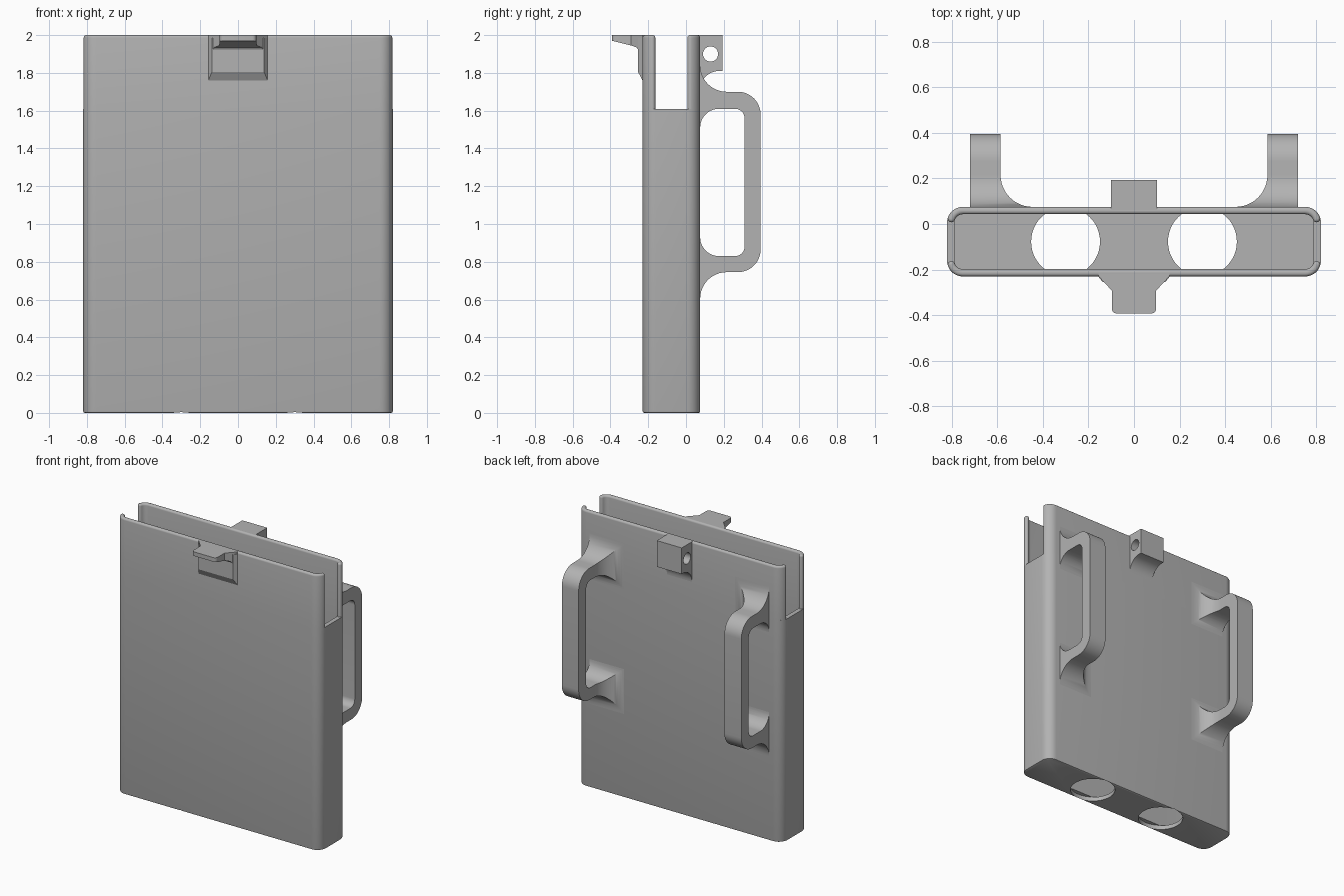
import bpy, bmesh
from math import sin, cos, radians

cube = bpy.data.objects.get("Cube")
if cube:
    bpy.data.objects.remove(cube, do_unlink=True)

grey = bpy.data.materials.new("plain grey")
grey.use_nodes = True
grey.diffuse_color = (0.45, 0.45, 0.45, 1)
grey.node_tree.nodes["Principled BSDF"].inputs["Base Color"].default_value = grey.diffuse_color

# Main dimensions
HALF_X, HALF_Y, MID_Y = 0.82, 0.1525, -0.0775
CORNER, WALL = 0.07, 0.032
FLOOR, SLOT_Z, TOP = 0.03, 1.61, 2.0
BACK = MID_Y + HALF_Y


def arc(cx, cy, r, a0, a1, n=12):
    angles = [radians(a0 + (a1 - a0) * i / n) for i in range(n + 1)]
    return [(cx + r * cos(a), cy + r * sin(a)) for a in angles]


def loft(name, rings):
    """Closed solid through rings with equal point counts."""
    bm = bmesh.new()
    loops = [[bm.verts.new(p) for p in ring] for ring in rings]
    for a, b in zip(loops, loops[1:]):
        for i in range(len(a)):
            j = (i + 1) % len(a)
            bm.faces.new((a[i], a[j], b[j], b[i]))
    bm.faces.new(loops[0][::-1])
    bm.faces.new(loops[-1])
    bmesh.ops.recalc_face_normals(bm, faces=bm.faces)
    mesh = bpy.data.meshes.new(name)
    bm.to_mesh(mesh)
    bm.free()
    mesh.materials.append(grey)
    obj = bpy.data.objects.new(name, mesh)
    bpy.context.collection.objects.link(obj)
    return obj


def prism(name, pts, axis, lo, hi):
    if axis == "X":
        return loft(name, [[(h, a, b) for a, b in pts] for h in (lo, hi)])
    return loft(name, [[(a, b, h) for a, b in pts] for h in (lo, hi)])


def activate(obj):
    bpy.ops.object.select_all(action="DESELECT")
    obj.select_set(True)
    bpy.context.view_layer.objects.active = obj


def boolean(obj, tool, operation):
    mod = obj.modifiers.new("cut", "BOOLEAN")
    mod.operation, mod.object, mod.solver = operation, tool, "EXACT"
    activate(obj)
    bpy.ops.object.modifier_apply(modifier=mod.name)
    bpy.data.objects.remove(tool, do_unlink=True)


def smooth(obj):
    activate(obj)
    bpy.ops.object.shade_smooth_by_angle(angle=radians(32))


def rounded_rect(inset, z):
    x, y, r = HALF_X - CORNER, HALF_Y - CORNER, CORNER - inset
    pts = []
    for sx, sy, a in ((1, 1, 0), (-1, 1, 90), (-1, -1, 180), (1, -1, 270)):
        pts += arc(sx * x, MID_Y + sy * y, r, a, a + 90, 8)
    return [(px, py, z) for px, py in pts]


# Hollow body with two round holes through the floor
body = loft("case_body", [rounded_rect(0.008, 0), rounded_rect(0.002, 0.003),
                          rounded_rect(0, 0.01), rounded_rect(0, SLOT_Z),
                          rounded_rect(WALL, SLOT_Z), rounded_rect(WALL, FLOOR)])
for s in (-1, 1):
    hole = prism("hole_cutter", arc(s * 0.3, MID_Y, 0.151, 0, 352.5, 47), "Z", -0.1, FLOOR + 0.002)
    boolean(body, hole, "DIFFERENCE")
smooth(body)


# Upper walls wrapping the corners, leaving an open slot on each side
def wall_outline(w, side, z):
    cx, cy, mid_r, end = HALF_X - CORNER, CORNER - HALF_Y, CORNER - WALL / 2, -20
    half = arc(cx, cy, mid_r + w, -90, end, 7)
    ex, ey = cx + mid_r * cos(radians(end)), cy + mid_r * sin(radians(end))
    half += arc(ex, ey, w, end, end + 180, 10)[1:-1]
    half += arc(cx, cy, mid_r - w, end, -90, 7)
    full = half + [(-x, y) for x, y in reversed(half)]
    return [(x, MID_Y + side * y, z) for x, y in full]


for name, side in (("front_upper_wall", 1), ("back_upper_wall", -1)):
    w, r = WALL / 2, 0.014
    rings = [wall_outline(w, side, SLOT_Z)]
    rings += [wall_outline(w - r + dx, side, TOP - r + dz) for dx, dz in arc(0, 0, r, 0, 90, 5)]
    smooth(loft(name, rings))

# Back handles: side profile trimmed by a plan profile that flares inward
profile = [(0.06, 1.84)] + arc(0.215, 1.84, 0.14, 180, 270)
profile += arc(0.275, 1.58, 0.12, 90, 0) + arc(0.275, 0.865, 0.12, 0, -90)
profile += arc(0.215, 0.605, 0.14, 90, 180) + [(0.06, 0.605), (0.06, 0.93)]
profile += arc(0.175, 0.93, 0.1, 180, 270) + arc(0.26, 0.88, 0.05, 270, 360)
profile += arc(0.26, 1.56, 0.05, 0, 90) + arc(0.175, 1.51, 0.1, 90, 180) + [(0.06, 1.51)]
plan = [(0.72, 0.04), (0.72, 0.42), (0.585, 0.42)]
plan += arc(0.445, 0.215, 0.14, 0, -90) + [(0.445, 0.04)]
for name, s in (("left_handle", 1), ("right_handle", -1)):
    handle = prism(name, profile, "X", s * 0.4, s * 0.76)
    trim = prism("handle_trim", [(s * x, y) for x, y in plan], "Z", 0.5, 1.95)
    boolean(handle, trim, "INTERSECT")
    smooth(handle)

# Back hinge lug with a cross hole and a curved underside
lug_pts = [(0.06, TOP), (0.192, TOP), (0.192, 1.81)]
lug_pts += arc(0.175, 1.71, 0.1, 90, 180) + [(0.06, 1.71)]
lug = prism("hinge_lug", lug_pts, "X", -0.1, 0.1)
pin = prism("pin_cutter", arc(0.13, 1.9, 0.04, 0, 348.75, 31), "X", -0.3, 0.3)
boolean(lug, pin, "DIFFERENCE")
smooth(lug)

# Front thumb tab: wedge side profile trimmed by a flared plan
tab = prism("thumb_tab", [(-0.215, TOP), (-0.392, TOP), (-0.392, 1.97), (-0.29, 1.945),
                          (-0.262, 1.935), (-0.252, 1.92), (-0.215, 1.92)], "X", -0.3, 0.3)
half_plan = [(0.155, -0.2), (0.155, -0.23), (0.097, -0.292)] + arc(0.077, -0.372, 0.02, 0, -90, 5)
tab_plan = half_plan + [(-x, y) for x, y in reversed(half_plan)]
boolean(tab, prism("tab_trim", tab_plan, "Z", 1.8, 2.1), "INTERSECT")
smooth(tab)


# Raised backing plate under the tab with bevelled sides
def plate_ring(x, y, bottom):
    return [(-x, y, bottom), (x, y, bottom), (x, y, 1.985), (-x, y, 1.985)]


loft("tab_backing_plate", [plate_ring(0.157, -0.215, 1.76), plate_ring(0.157, -0.23, 1.76),
                           plate_ring(0.138, -0.254, 1.805)])
